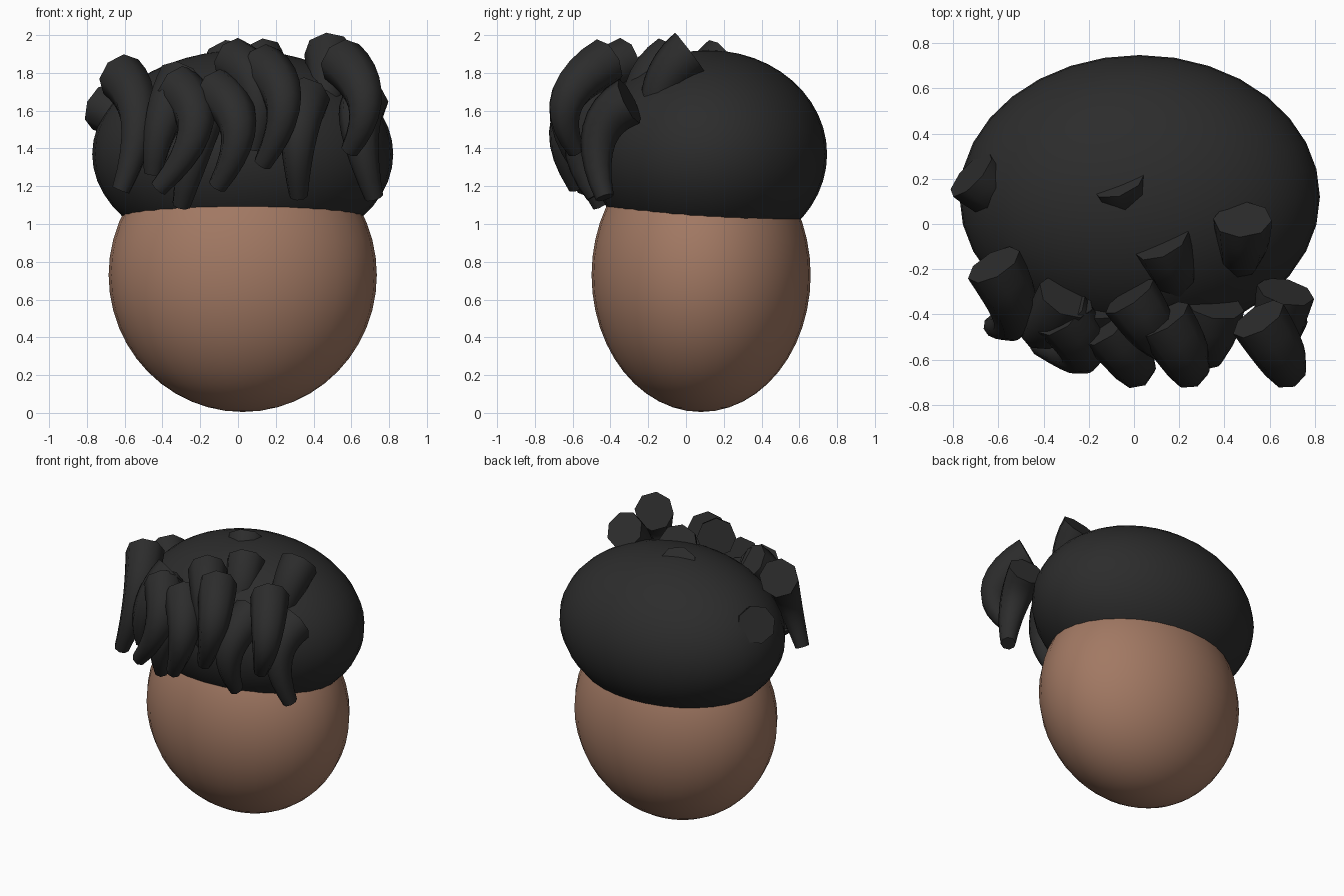
import bpy, bmesh, math
from mathutils import Vector

cube = bpy.data.objects.get("Cube")
if cube:
    bpy.data.objects.remove(cube, do_unlink=True)


def material(name, rgb):
    m = bpy.data.materials.new(name)
    m.use_nodes = True
    m.diffuse_color = (*rgb, 1)
    m.node_tree.nodes["Principled BSDF"].inputs["Base Color"].default_value = (*rgb, 1)
    return m


skin = material("brown skin", (0.36, 0.19, 0.125))
black = material("black hair", (0.025, 0.025, 0.025))


def finish(name, bm, mat, angle):
    bmesh.ops.recalc_face_normals(bm, faces=bm.faces[:])
    mesh = bpy.data.meshes.new(name)
    bm.to_mesh(mesh)
    bm.free()
    mesh.materials.append(mat)
    obj = bpy.data.objects.new(name, mesh)
    bpy.context.collection.objects.link(obj)
    bpy.ops.object.select_all(action="DESELECT")
    obj.select_set(True)
    bpy.context.view_layer.objects.active = obj
    bpy.ops.object.shade_smooth_by_angle(angle=math.radians(angle))
    return obj


def ellipsoid(name, centre, radii, mat):
    bm = bmesh.new()
    bmesh.ops.create_uvsphere(bm, u_segments=32, v_segments=24, radius=1)
    bmesh.ops.scale(bm, vec=radii, verts=bm.verts)
    bmesh.ops.translate(bm, vec=centre, verts=bm.verts)
    return finish(name, bm, mat, 40)


def curl(name, start, middle, end, sides=8, steps=9):
    """Tapered tube bent through three points, thick at the start, capped."""
    a, m, c = Vector(start), Vector(middle), Vector(end)
    b = 2 * m - (a + c) / 2
    bm = bmesh.new()
    rings = []
    side = None
    for i in range(steps + 1):
        t = i / steps
        p = a * (1 - t) ** 2 + b * 2 * t * (1 - t) + c * t * t
        d = ((b - a) * (1 - t) + (c - b) * t).normalized()
        # carry the cross-section along the path without twisting
        side = d.orthogonal() if side is None else side - d * side.dot(d)
        side.normalize()
        up = d.cross(side)
        r = 0.13 - 0.08 * t ** 1.3
        angles = [math.tau * k / sides for k in range(sides)]
        rings.append([bm.verts.new(p + r * (side * math.cos(q) + up * math.sin(q)))
                      for q in angles])
    for lo, hi in zip(rings, rings[1:]):
        for k in range(sides):
            n = (k + 1) % sides
            bm.faces.new((lo[k], lo[n], hi[n], hi[k]))
    bm.faces.new(rings[0])
    bm.faces.new(rings[-1])
    return finish(name, bm, black, 50)


# Head and the main mass of hair
ellipsoid("head", (0.025, 0.08, 0.73), (0.71, 0.58, 0.725), skin)
ellipsoid("hair_cap", (0.025, 0.12, 1.37), (0.797, 0.627, 0.55), black)

# Curls: thick root, middle and thin tip
curls = {
    "right_side": ((-.72, .22, 1.62), (-.58, .1, 1.5), (-.5, .05, 1.3)),
    "right_temple": ((-.62, -.18, 1.78), (-.53, -.4, 1.55), (-.62, -.45, 1.18)),
    "right_back_fringe": ((-.3, -.32, 1.76), (-.4, -.46, 1.54), (-.45, -.45, 1.27)),
    "right_fringe": ((-.32, -.4, 1.72), (-.23, -.57, 1.5), (-.42, -.53, 1.19)),
    "right_low_fringe": ((-.18, -.35, 1.62), (-.23, -.51, 1.4), (-.3, -.45, 1.1)),
    "middle_fringe": ((-.12, -.45, 1.7), (0, -.63, 1.5), (-.11, -.58, 1.2)),
    "upper_fringe": ((-.02, -.32, 1.86), (.1, -.5, 1.7), (.08, -.5, 1.4)),
    "left_fringe": ((.13, -.42, 1.83), (.24, -.63, 1.63), (.13, -.57, 1.32)),
    "left_low_fringe": ((.36, -.36, 1.66), (.32, -.55, 1.45), (.32, -.48, 1.15)),
    "left_outer_fringe": ((.55, -.42, 1.86), (.67, -.63, 1.65), (.59, -.58, 1.39)),
    "left_temple": ((.67, -.3, 1.65), (.65, -.46, 1.46), (.72, -.43, 1.14)),
    "left_crown": ((.48, .02, 1.91), (.47, -.14, 1.7), (.42, -.16, 1.42)),
    "front_crown": ((.12, -.08, 1.87), (.18, -.24, 1.68), (.14, -.25, 1.4)),
    "back_crown": ((-.07, .2, 1.87), (0, .04, 1.66), (0, .04, 1.4)),
}
for label, points in curls.items():
    curl(label + "_curl", *points)
